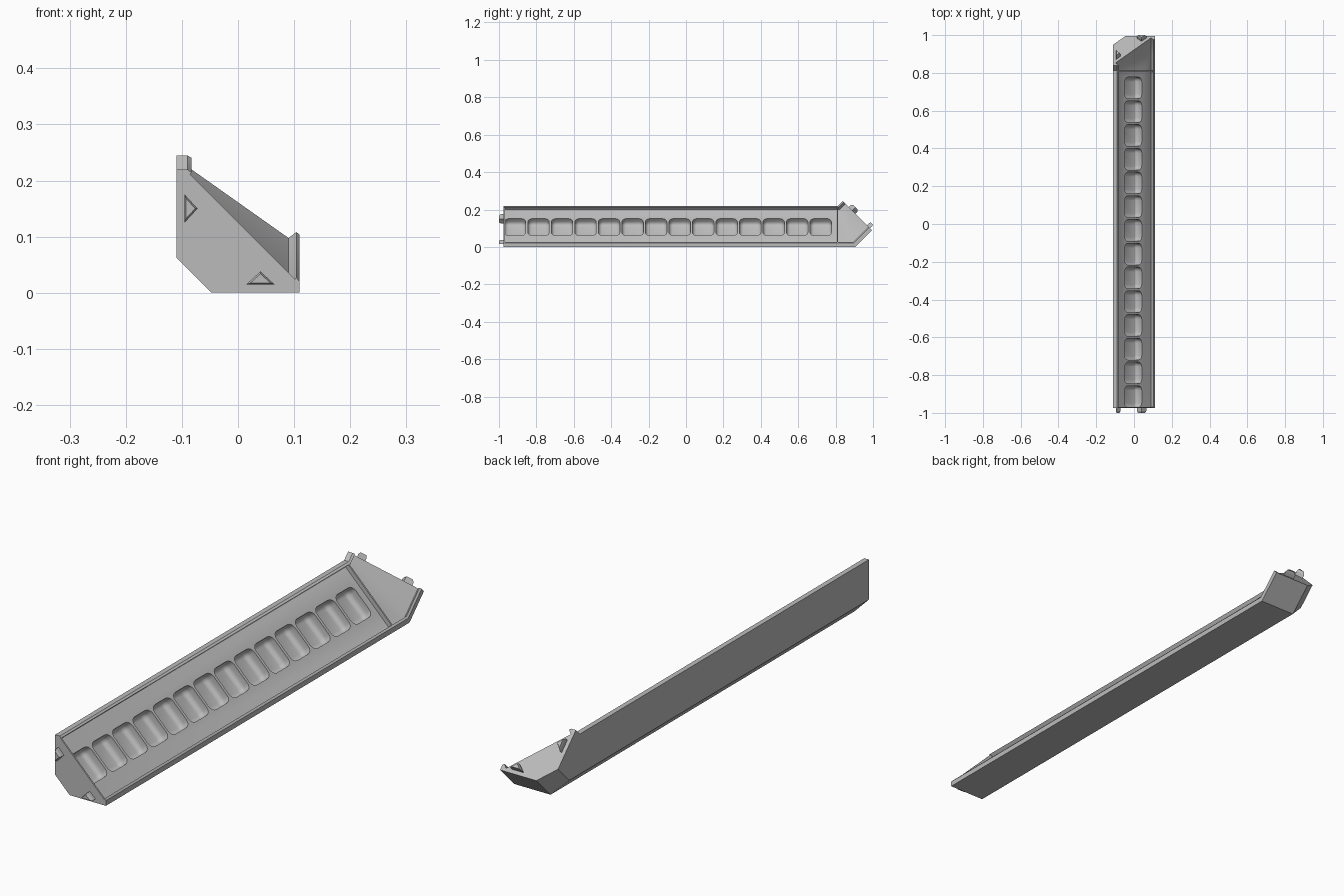
import bpy, bmesh, math
from mathutils import Vector

if "Cube" in bpy.data.objects:
    bpy.data.objects.remove(bpy.data.objects["Cube"])

S = math.sqrt(0.5)
FRONT, BEND, ARM = -0.975, 0.905, 0.126   # front end, bend at base, length of bent part

grey = bpy.data.materials.new("light_grey")
grey.diffuse_color = (0.5, 0.5, 0.5, 1)
grey.use_nodes = True
grey.node_tree.nodes["Principled BSDF"].inputs["Base Color"].default_value = grey.diffuse_color


# Stations: section coordinates (u across, v up, w outward) to world
def front_end(u, v, w=0):
    return Vector((u - 0.11, FRONT - w, v))


def mitre(u, v, w=0):
    return Vector((u - 0.11, BEND - v * math.tan(math.pi / 8), v))


def rear_end(u, v, w=0):
    return Vector((u - 0.11, BEND + S * (ARM + w - v), S * (ARM + w + v)))


def slope(a, y, d):
    """Point on the sloped channel floor: a down the slope, d outward."""
    return Vector((-0.004 + S * (a + d), y, 0.106 + S * (d - a)))


def loft(bm, rings):
    """Closed solid through rings with equal point counts."""
    rows = [[bm.verts.new(p) for p in r] for r in rings]
    n = len(rows[0])
    for a, b in zip(rows, rows[1:]):
        for i in range(n):
            j = (i + 1) % n
            bm.faces.new((a[i], a[j], b[j], b[i]))
    bm.faces.new(rows[0][::-1])
    bm.faces.new(rows[-1])


def finish(name, bm):
    bmesh.ops.recalc_face_normals(bm, faces=bm.faces)
    me = bpy.data.meshes.new(name)
    bm.to_mesh(me)
    bm.free()
    ob = bpy.data.objects.new(name, me)
    bpy.context.collection.objects.link(ob)
    me.materials.append(grey)
    return ob


# Trough body: section symmetric about its diagonal, bent upward at the rear
half = [(0.063, 0), (0.22, 0), (0.22, 0.02), (0.214, 0.027), (0.2, 0.012)]
section = half + [(v, u) for u, v in reversed(half)]
bm = bmesh.new()
loft(bm, [[f(u, v) for u, v in section] for f in (front_end, mitre, rear_end)])
body = finish("trough_body", bm)


# Pocket cutters: rounded rectangles that narrow toward the floor
def rounded_ring(yc, inset, d, hx=0.064, hy=0.057, r=0.024, steps=4):
    ring = []
    rr = r - inset
    for q, (sx, sy) in enumerate([(1, 1), (-1, 1), (-1, -1), (1, -1)]):
        for k in range(steps + 1):
            t = (q + k / steps) * math.pi / 2
            ring.append(slope(sx * (hx - r) + rr * math.cos(t),
                              yc + sy * (hy - r) + rr * math.sin(t), d))
    return ring


bm = bmesh.new()
for i in range(14):
    yc = -0.914 + i * 0.1257
    loft(bm, [rounded_ring(yc, a, d) for a, d in
              [(0, 0.02), (0, -0.022), (0.003, -0.031), (0.009, -0.037), (0.018, -0.04)]])
cutter = finish("pocket_cutter", bm)
cutter.hide_render = True

mod = body.modifiers.new("pockets", 'BOOLEAN')
mod.operation = 'DIFFERENCE'
mod.solver = 'EXACT'
mod.object = cutter
bpy.context.view_layer.objects.active = body
body.select_set(True)
bpy.ops.object.modifier_apply(modifier=mod.name)
bpy.data.objects.remove(cutter)
bpy.ops.object.shade_smooth_by_angle(angle=math.radians(35))

# Thin ridges closing the channel at both ends of the pocket row
bm = bmesh.new()
for y0 in (FRONT, 0.806):
    loft(bm, [[slope(a, y, d) for a, d in
               [(-0.133, -0.003), (0.133, -0.003), (0.133, 0.017), (-0.133, 0.017)]]
              for y in (y0, y0 + 0.006)])
finish("channel_ridges", bm)

# Tapered triangular pegs, one mirrored pair on each end
tri = [(0.015, 0.125), (0.015, 0.175), (0.038, 0.15)]
cu, cv = 0.0227, 0.15
for name, place in (("front_pegs", front_end), ("rear_pegs", rear_end)):
    bm = bmesh.new()
    for flip in (False, True):
        rings = []
        for s, w in ((1, -0.004), (1, 0.015), (0.72, 0.025)):
            pts = [(cu + s * (u - cu), cv + s * (v - cv)) for u, v in tri]
            rings.append([place(*(p[::-1] if flip else p), w) for p in pts])
        loft(bm, rings)
    finish(name, bm)
